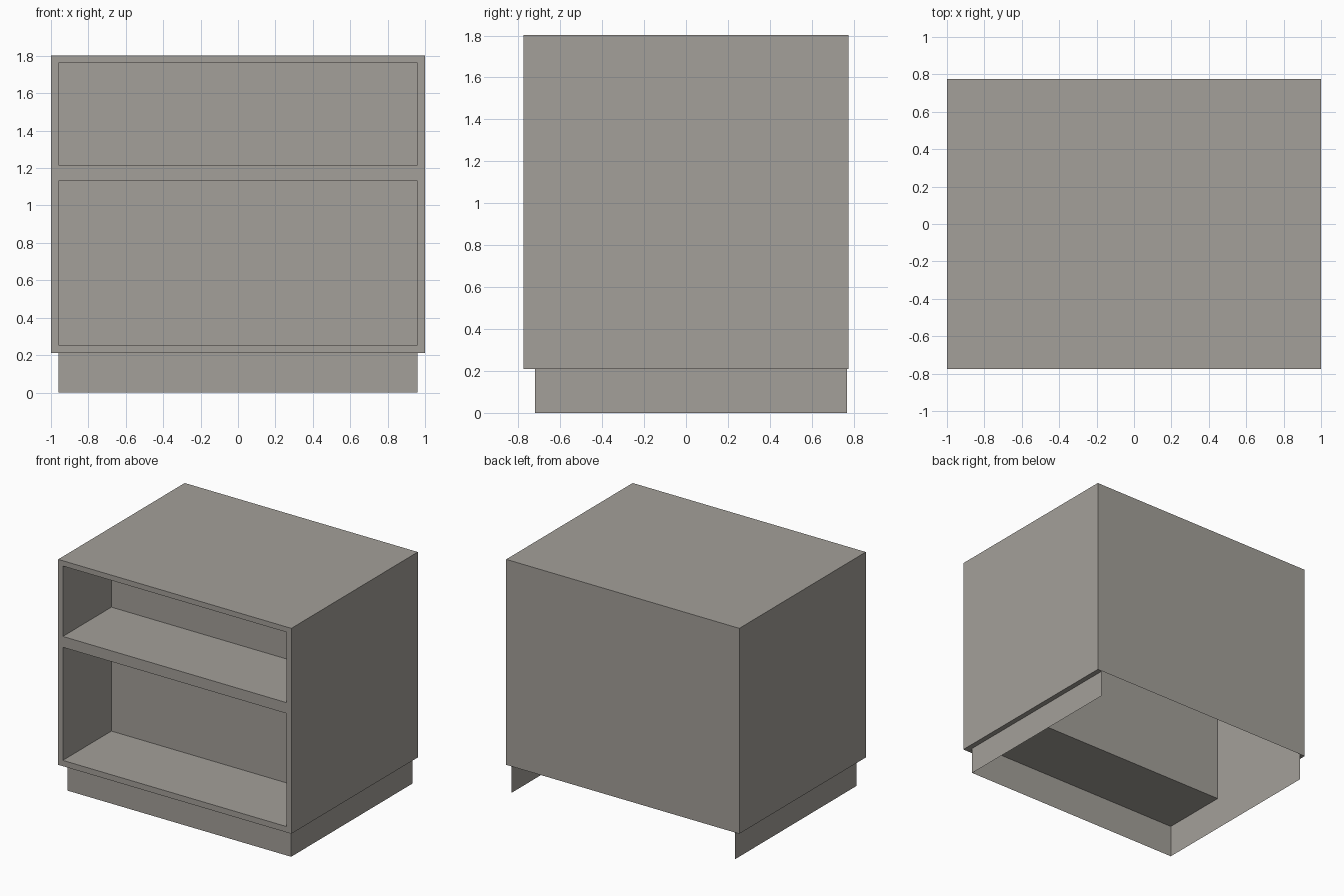
import bpy, bmesh

if "Cube" in bpy.data.objects:
    bpy.data.objects.remove(bpy.data.objects["Cube"])

# Main dimensions
W, IW = 1.0, 0.96              # outer and inner half widths
F, B = -0.775, 0.775           # front and back
Z0, Z1 = 0.21, 1.803           # body bottom and top
CUBBY_BACK = -0.18
OPENINGS = [(0.255, 1.132), (1.216, 1.762)]
BASE_F, BASE_B = -0.72, 0.768

grey = bpy.data.materials.new("warm_grey")
grey.diffuse_color = (0.37, 0.35, 0.32, 1)
grey.use_nodes = True
grey.node_tree.nodes["Principled BSDF"].inputs["Base Color"].default_value = grey.diffuse_color


def panel(bm, axis, pos, a, b, sign):
    """Flat rectangle at pos on an axis, spanning a and b on the other two, facing sign."""
    pts = [(a[0], b[0]), (a[1], b[0]), (a[1], b[1]), (a[0], b[1])]
    verts = []
    for p in pts:
        co = list(p)
        co.insert(axis, pos)
        verts.append(bm.verts.new(co))
    face = bm.faces.new(verts)
    face.normal_update()
    if face.normal[axis] * sign < 0:
        face.normal_flip()


def finish(bm, name):
    bmesh.ops.remove_doubles(bm, verts=bm.verts, dist=1e-5)
    bmesh.ops.dissolve_limit(bm, angle_limit=0.01, verts=bm.verts, edges=bm.edges)
    me = bpy.data.meshes.new(name)
    bm.to_mesh(me)
    bm.free()
    me.materials.append(grey)
    ob = bpy.data.objects.new(name, me)
    bpy.context.collection.objects.link(ob)


# Outer shell: top, back, sides and the rim under the body
bm = bmesh.new()
panel(bm, 2, Z1, (-W, W), (F, B), 1)
panel(bm, 1, B, (-W, W), (Z0, Z1), 1)
for s in (-1, 1):
    panel(bm, 0, s * W, (F, B), (Z0, Z1), s)
    panel(bm, 2, Z0, sorted((s * IW, s * W)), (F, B), -1)
panel(bm, 2, Z0, (-IW, IW), (F, BASE_F), -1)
finish(bm, "cabinet_shell")

# Front frame with two openings
bm = bmesh.new()
xs = [-W, -IW, IW, W]
zs = [Z0, *OPENINGS[0], *OPENINGS[1], Z1]
for i in range(3):
    for j in range(5):
        if not (i == 1 and j in (1, 3)):
            panel(bm, 1, F, xs[i:i + 2], zs[j:j + 2], -1)
finish(bm, "front_frame")

# Open compartments behind the frame
for name, (lo, hi) in zip(("lower_compartment", "upper_compartment"), OPENINGS):
    bm = bmesh.new()
    panel(bm, 1, CUBBY_BACK, (-IW, IW), (lo, hi), -1)
    panel(bm, 2, lo, (-IW, IW), (F, CUBBY_BACK), 1)
    panel(bm, 2, hi, (-IW, IW), (F, CUBBY_BACK), -1)
    for s in (-1, 1):
        panel(bm, 0, s * IW, (F, CUBBY_BACK), (lo, hi), -s)
    finish(bm, name)

# Hollow space behind the compartments, open at the bottom
bm = bmesh.new()
lo, hi = OPENINGS[0][0], OPENINGS[1][1]
for s in (-1, 1):
    panel(bm, 0, s * IW, (CUBBY_BACK, B), (Z0, hi), -s)
    panel(bm, 0, s * IW, (BASE_F, CUBBY_BACK), (Z0, lo), -s)
panel(bm, 1, BASE_F, (-IW, IW), (Z0, lo), 1)
panel(bm, 2, hi, (-IW, IW), (CUBBY_BACK, B), -1)
panel(bm, 1, CUBBY_BACK, (-IW, IW), (OPENINGS[0][1], OPENINGS[1][0]), 1)
finish(bm, "inner_cavity")

# Recessed base: thin front and sides, open at the back
bm = bmesh.new()
panel(bm, 1, BASE_F, (-IW, IW), (0, Z0), -1)
for s in (-1, 1):
    panel(bm, 0, s * IW, (BASE_F, BASE_B), (0, Z0), s)
finish(bm, "base_plinth")
